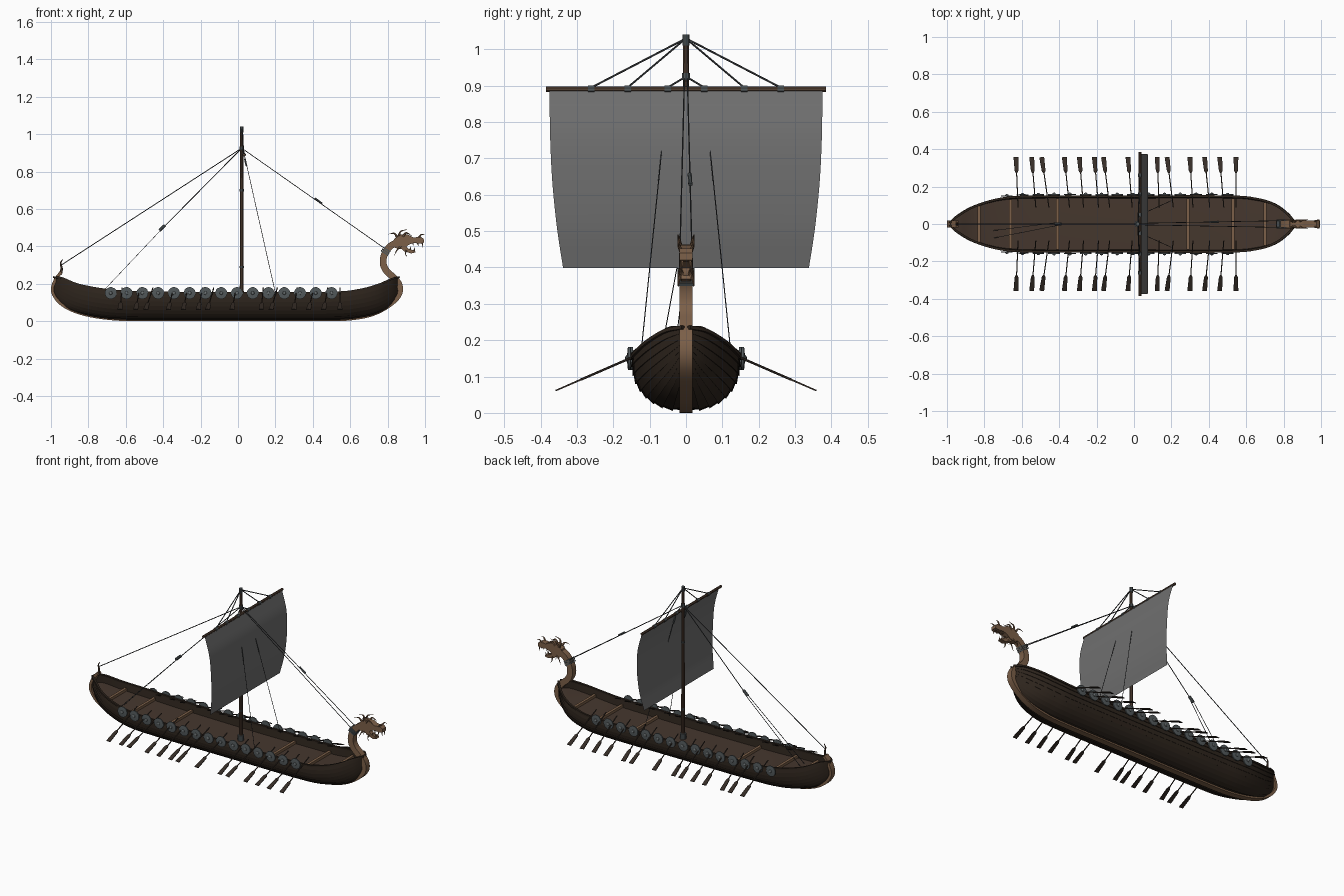
import bpy, bmesh, math
from mathutils import Vector

cube = bpy.data.objects.get("Cube")
if cube:
    bpy.data.objects.remove(cube, do_unlink=True)


def material(name, red, green, blue):
    mat = bpy.data.materials.new(name)
    mat.use_nodes = True
    mat.diffuse_color = (red, green, blue, 1)
    shader = mat.node_tree.nodes["Principled BSDF"]
    shader.inputs["Base Color"].default_value = (red, green, blue, 1)
    shader.inputs["Roughness"].default_value = 0.8
    return mat


dark_wood = material("dark_hull_wood", .027, .018, .012)
deck_wood = material("deck_wood", .06, .038, .027)
light_wood = material("light_carved_wood", .2, .115, .065)
mast_wood = material("mast_wood", .085, .05, .032)
oar_wood = material("oar_wood", .035, .025, .019)
sail_cloth = material("sail_cloth", .16, .16, .16)
rope_fibre = material("rope_fibre", .04, .044, .048)
iron = material("iron_grey", .085, .1, .105)
pale_iron = material("pale_iron", .15, .17, .175)

parts = []


def finish(bm, name, *mats, solid=True):
    if solid:
        bmesh.ops.recalc_face_normals(bm, faces=bm.faces)
    mesh = bpy.data.meshes.new(name)
    bm.to_mesh(mesh)
    bm.free()
    for mat in mats:
        mesh.materials.append(mat)
    obj = bpy.data.objects.new(name, mesh)
    bpy.context.collection.objects.link(obj)
    parts.append(obj)
    return obj


def smooth(points, steps=6):
    """Catmull-Rom curve through the points."""
    p = [Vector(v) for v in points]
    p = [p[0] * 2 - p[1]] + p + [p[-1] * 2 - p[-2]]
    out = []
    for a, b, c, d in zip(p, p[1:], p[2:], p[3:]):
        for k in range(steps):
            t = k / steps
            out.append(b + (c - a) * (t / 2) + (a * 2 - b * 5 + c * 4 - d) * (t * t / 2)
                       + (b * 3 - a - c * 3 + d) * (t ** 3 / 2))
    return out + [p[-2]]


def sweep(bm, points, sizes, sides=6, index=0):
    """Tube along points; each size is a radius or a (side, normal) pair."""
    pts = [Vector(p) for p in points]
    if not isinstance(sizes, list):
        sizes = [sizes] * len(pts)
    rings = []
    for i, p in enumerate(pts):
        t = (pts[min(i + 1, len(pts) - 1)] - pts[max(i - 1, 0)]).normalized()
        ref = Vector((0, 1, 0)) if abs(t.y) < .8 else Vector((1, 0, 0))
        side = (ref - t * ref.dot(t)).normalized()
        normal = t.cross(side)
        a, b = sizes[i] if isinstance(sizes[i], tuple) else (sizes[i], sizes[i])
        k = math.sqrt(2) if sides == 4 else 1
        angles = [math.tau * (j + .5) / sides for j in range(sides)]
        rings.append([bm.verts.new(p + side * a * k * math.cos(g) + normal * b * k * math.sin(g))
                      for g in angles])
    faces = [bm.faces.new(rings[0]), bm.faces.new(rings[-1])]
    for low, high in zip(rings, rings[1:]):
        for j in range(sides):
            n = (j + 1) % sides
            faces.append(bm.faces.new((low[j], low[n], high[n], high[j])))
    for f in faces:
        f.material_index = index


def skin(bm, rows):
    """Quads between rows of points."""
    grid = [[bm.verts.new(p) for p in row] for row in rows]
    for r, s in zip(grid, grid[1:]):
        for j in range(len(r) - 1):
            bm.faces.new((r[j], r[j + 1], s[j + 1], s[j]))


def mirrored(x, y, z):
    return [(x, y, z), (x, -y, z)]


# Hull stations: position, half beam, keel height, rail height
stations = smooth([(-.985, .006, .15, .235), (-.94, .045, .09, .23), (-.85, .095, .045, .195),
                   (-.7, .137, .015, .168), (-.5, .147, .008, .155), (0, .147, .008, .15),
                   (.5, .147, .008, .153), (.65, .135, .02, .168), (.75, .105, .045, .195),
                   (.82, .055, .09, .225), (.86, .008, .15, .235)])


def at(x):
    for a, b in zip(stations, stations[1:]):
        if a[0] <= x <= b[0]:
            return a.lerp(b, (x - a[0]) / (b[0] - a[0]))
    return stations[-1]


# Overlapping plank hull
STRAKES = 9
top = math.pi * .54
for sign, label in ((1, "left"), (-1, "right")):
    bm = bmesh.new()
    rows = []
    for x, beam, keel, rail in stations:
        row = []
        for j in range(STRAKES + 1):
            a = top * j / STRAKES
            y = beam * math.sin(a) ** .85
            z = keel + (rail - keel) * (1 - math.cos(a)) / (1 - math.cos(top))
            lap = .004 * min(1, beam / .06)
            if j:
                row.append((x, sign * y, z))
            if j < STRAKES:
                row.append((x, sign * (y + lap * math.sin(a)), z - lap * math.cos(a) * (j > 0)))
        rows.append(row)
    skin(bm, rows if sign < 0 else [r[::-1] for r in rows])
    finish(bm, label + "_hull_planks", dark_wood, solid=False)
    # Inner wall and rail
    bm = bmesh.new()
    skin(bm, [[(x, sign * b * .98, r), (x, sign * b * .93, r - .05)] for x, b, k, r in stations])
    sweep(bm, [(x, sign * b, r) for x, b, k, r in stations], (.006, .005), 4)
    finish(bm, label + "_rail", dark_wood)

# Deck with cross beams
bm = bmesh.new()
skin(bm, [[(x, -b * .94, r - .045), (x, 0, r - .043), (x, b * .94, r - .045)]
          for x, b, k, r in stations])
finish(bm, "deck", deck_wood, solid=False)
bm = bmesh.new()
for x in (-.83, -.66, -.41, .29, .53, .7):
    s = at(x)
    sweep(bm, [(x, -s[1] * .93, s[3] - .035), (x, s[1] * .93, s[3] - .035)], (.008, .008), 4)
finish(bm, "cross_beams", light_wood)

# Keel, end posts and curved neck in one strip
path = smooth([(x, 0, z) for x, z in (
    (-.945, .262), (-.968, .235), (-.986, .2), (-.992, .17), (-.985, .14), (-.95, .095),
    (-.88, .055), (-.78, .027), (-.65, .011), (-.5, .008), (-.2, .008), (.2, .008), (.5, .008),
    (.62, .014), (.72, .035), (.8, .075), (.85, .12), (.868, .16), (.86, .2), (.83, .235),
    (.797, .265), (.778, .3), (.778, .34), (.793, .375), (.82, .405), (.86, .425))], 4)
bm = bmesh.new()
sizes = [(.018, .018 if p.x > .7 and p.z > .22 else .008 + .01 * max(0, p.z - .08) / .14 * (p.x > 0))
         for p in path]
sweep(bm, path, sizes, 4)
finish(bm, "keel_and_neck", light_wood)
bm = bmesh.new()
sweep(bm, smooth([(-.95, 0, .25), (-.943, 0, .28), (-.948, 0, .31), (-.938, 0, .33)]),
      [.009 - .0004 * i for i in range(19)])
finish(bm, "stern_finial", mast_wood)
bm = bmesh.new()
for d in (0, .009, .018):
    sweep(bm, [(.782 + d * .6, 0, .362 + d), (.786 + d * .6, 0, .368 + d)], (.023, .023), 4)
finish(bm, "neck_binding", iron)


# Beast head: flat profiles given thickness
def slab(bm, outline, half):
    verts = [bm.verts.new((x, -half, z)) for x, z in outline]
    face = bm.faces.new(verts)
    new = bmesh.ops.extrude_face_region(bm, geom=[face])["geom"]
    bmesh.ops.translate(bm, vec=(0, half * 2, 0), verts=[v for v in new if hasattr(v, "co")])


bm = bmesh.new()
slab(bm, [(.82, .4), (.835, .44), (.87, .463), (.91, .462), (.94, .447), (.975, .452), (.993, .44),
          (.994, .42), (.975, .415), (.94, .418), (.915, .41), (.89, .39), (.86, .385)], .018)
slab(bm, [(.865, .4), (.9, .4), (.915, .385), (.945, .378), (.95, .368), (.925, .362), (.885, .375)], .014)
for side in (-1, 1):
    # Brow, horn, ear, cheek spike, nostril curl
    for start, bend, end, r in (((.88, .45), (.9, .472), (.93, .455), .008),
                                ((.86, .455), (.87, .48), (.905, .49), .007),
                                ((.85, .45), (.835, .47), (.805, .465), .007),
                                ((.87, .4), (.85, .38), (.835, .35), .006),
                                ((.965, .445), (.98, .463), (.996, .462), .006),
                                ((.9, .38), (.895, .36), (.905, .345), .005)):
        curl = smooth([(start[0], side * .014, start[1]), (bend[0], side * .02, bend[1]),
                       (end[0], side * .022, end[1])], 4)
        sweep(bm, curl, [r * (1 - i / 9) for i in range(9)])
    # Fangs
    for x, z, drop in ((.985, .42, -.028), (.96, .418, -.016), (.935, .418, -.016),
                       (.942, .376, .02), (.92, .384, .014)):
        sweep(bm, [(x, side * .011, z), (x + .004, side * .011, z + drop)], [.005, .0005], 5)
finish(bm, "beast_head", light_wood)

# Mast and yard with iron bands
MAST = .02
bm = bmesh.new()
sweep(bm, [(MAST, 0, .08), (MAST, 0, 1.02)], [.011, .008], 10)
finish(bm, "mast", mast_wood)
bm = bmesh.new()
sweep(bm, [(.032, -.385, .89), (.032, .385, .89)], .008, 8)
finish(bm, "yard", mast_wood)
bm = bmesh.new()
for z, h, r in ((1.025, .015, .01), (.925, .01, .012), (.7, .006, .011), (.29, .006, .012), (.12, .02, .018)):
    sweep(bm, [(MAST, 0, z - h), (MAST, 0, z + h)], r, 10)
for y in (.05, .16, .26):
    for s in (-1, 1):
        sweep(bm, [(.032, s * y - .009, .89), (.032, s * y + .009, .89)], .011, 8)
finish(bm, "iron_bands", iron)

# Billowing sail
bm = bmesh.new()
edge = smooth([(.038, .375, .885), (.068, .374, .77), (.075, .368, .64), (.068, .355, .51), (.048, .338, .398)])
skin(bm, [[(p.x, p.y * k / 4, p.z) for k in range(-4, 5)] for p in edge])
finish(bm, "sail", sail_cloth, solid=False)

# Rigging
bm = bmesh.new()
for y in (.16, .26):
    for end in mirrored(.032, y, .895):
        sweep(bm, [(MAST, 0, 1.03), end], .0028, 5)
for s in (-1, 1):
    sweep(bm, [(MAST, 0, .925), (.032, s * .05, .895)], .0028, 5)
    sweep(bm, [(.035, s * .05, .885), (.2, s * .125, .15)], .0016, 5)
    sweep(bm, [(MAST, s * .004, .925), (.79, s * .018, .385)], .002, 5)
    sweep(bm, [(-.41, s * .008, .49), (-.75, s * .02 - .055, .13)], .0012, 4)
sweep(bm, [(MAST, 0, .925), (-.945, 0, .3)], .0024, 5)
sweep(bm, [(MAST, 0, .925), (-.4, 0, .5)], .0024, 5)
finish(bm, "rigging_ropes", rope_fibre)
bm = bmesh.new()
sweep(bm, [(-.39, 0, .513), (-.42, 0, .485)], .009, 8)
sweep(bm, [(.41, .01, .657), (.45, .012, .628)], .006, 8)
for s in (-1, 1):
    sweep(bm, [(.036, s * .052, .87), (.045, s * .056, .83)], .005, 8)
finish(bm, "rigging_blocks", iron)

# Round shields along the rails
bm = bmesh.new()
for i in range(15):
    x = -.68 + i * .0843
    y = at(x)[1] + .006
    for s in (-1, 1):
        disc = [(0, .032), (.006, .032), (.0065, .028), (.008, .012)]
        sweep(bm, [(x, s * (y + d), .15) for d, r in disc], [r for d, r in disc], 16)
        boss = [(.006, .01), (.011, .008), (.014, .003)]
        sweep(bm, [(x, s * (y + d), .15) for d, r in boss], [r for d, r in boss], 10, 1)
finish(bm, "shields", iron, pale_iron)

# Oars: blade position and slant of the shaft
bm = bmesh.new()
for x, slant in ((-.63, .01), (-.545, .02), (-.49, .035), (-.37, .025), (-.29, .02), (-.21, .02), (-.16, .03),
                 (-.03, .02), (.125, .01), (.18, .03), (.3, .015), (.38, .025), (.46, .02), (.545, 0)):
    for s in (-1, 1):
        grip = Vector((x + slant, s * .09, .178))
        tip = Vector((x - slant * .1, s * .357, .062))
        sweep(bm, [grip, grip.lerp(tip, .75)], .0032, 6)
        sweep(bm, [grip.lerp(tip, k) for k in (.69, .73, 1)], [(.004, .003), (.01, .0025), (.013, .002)], 4)
finish(bm, "oars", oar_wood)

bpy.ops.object.select_all(action="DESELECT")
for obj in parts:
    obj.select_set(True)
bpy.context.view_layer.objects.active = parts[0]
bpy.ops.object.shade_smooth_by_angle(angle=math.radians(35))
